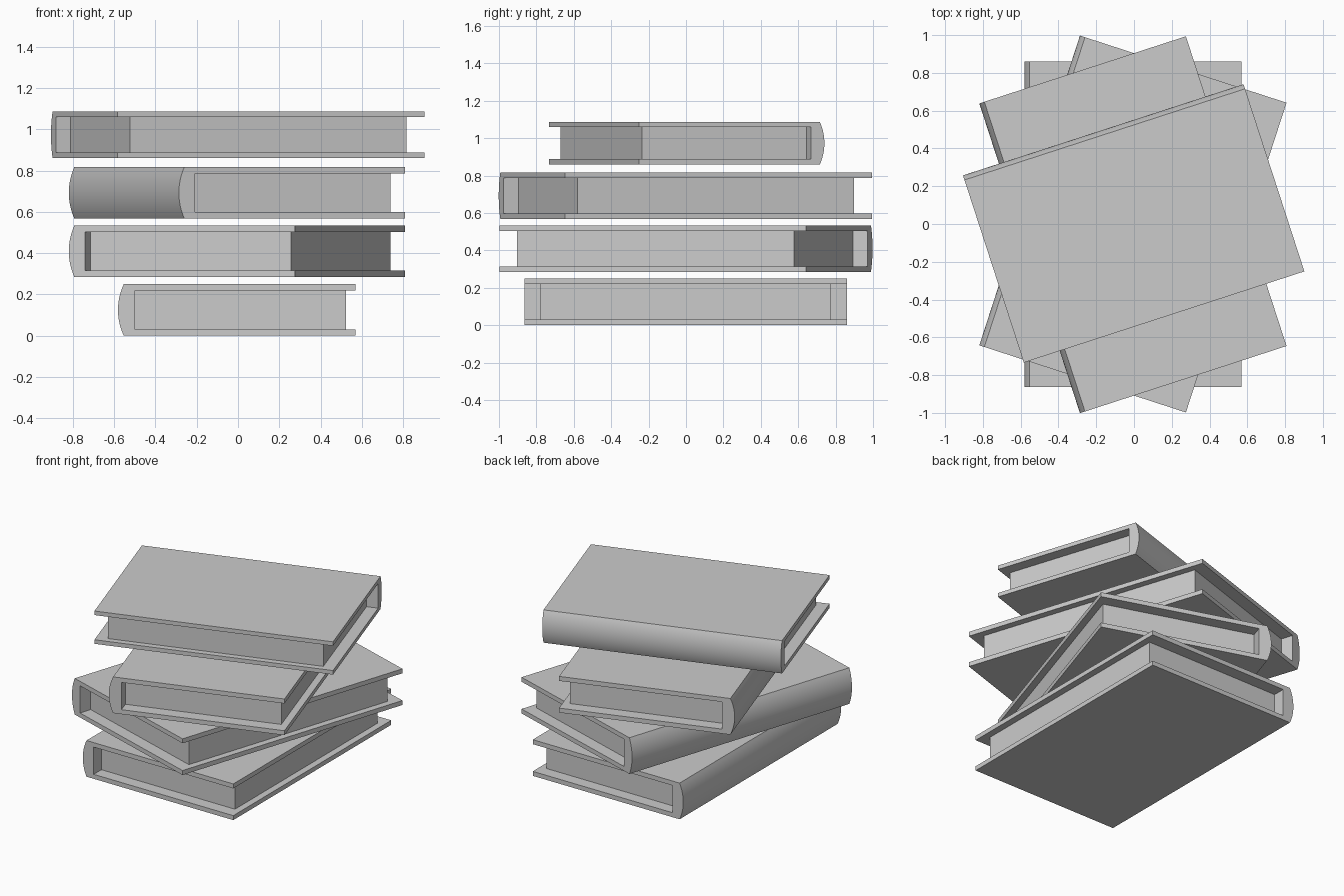
import bpy, math

if "Cube" in bpy.data.objects:
    bpy.data.objects.remove(bpy.data.objects["Cube"])

HALF_LEN, THICK, BOARD = 0.862, 0.25, 0.031
SPINE_MID, SPINE_EDGE, SPINE_IN = -0.581, -0.553, -0.498
FORE_EDGE, PAGE_EDGE, PAGE_HALF = 0.569, 0.523, 0.778


def extrude(name, profile, half):
    """Prism from an x-z profile, running from -half to +half along y."""
    n = len(profile)
    verts = [(x, y, z) for y in (-half, half) for x, z in profile]
    faces = [tuple(range(n)), tuple(range(2 * n - 1, n - 1, -1))]
    faces += [(i, i + n, (i + 1) % n + n, (i + 1) % n) for i in range(n)]
    mesh = bpy.data.meshes.new(name)
    mesh.from_pydata(verts, [], faces)
    mesh.update()
    obj = bpy.data.objects.new(name, mesh)
    bpy.context.collection.objects.link(obj)
    return obj


def cover_profile(steps=16):
    # C-shaped case: fore edge, inner walls, then the rounded spine
    pts = [(FORE_EDGE, 0), (FORE_EDGE, BOARD), (SPINE_IN, BOARD),
           (SPINE_IN, THICK - BOARD), (FORE_EDGE, THICK - BOARD), (FORE_EDGE, THICK)]
    bulge, h = SPINE_EDGE - SPINE_MID, THICK / 2
    r = (h * h + bulge * bulge) / (2 * bulge)
    a = math.asin(h / r)
    for i in range(steps + 1):
        t = a - 2 * a * i / steps
        pts.append((SPINE_MID + r - r * math.cos(t), h + r * math.sin(t)))
    return pts[::-1]


def book(name, z, angle, scale):
    cover = extrude(name + "_cover", cover_profile(), HALF_LEN)
    pages = extrude(name + "_pages",
                    [(SPINE_IN, BOARD), (SPINE_IN, THICK - BOARD),
                     (PAGE_EDGE, THICK - BOARD), (PAGE_EDGE, BOARD)][::-1], PAGE_HALF)
    for obj in (cover, pages):
        # consistent outward normals
        bpy.ops.object.select_all(action='DESELECT')
        obj.select_set(True)
        bpy.context.view_layer.objects.active = obj
        bpy.ops.object.mode_set(mode='EDIT')
        bpy.ops.mesh.select_all(action='SELECT')
        bpy.ops.mesh.normals_make_consistent(inside=False)
        bpy.ops.object.mode_set(mode='OBJECT')
        obj.location = (0, -0.002, z)
        obj.rotation_euler.z = math.radians(angle)
        obj.scale = (scale,) * 3
    # smooth only the rounded spine
    bpy.ops.object.select_all(action='DESELECT')
    cover.select_set(True)
    bpy.context.view_layer.objects.active = cover
    bpy.ops.object.shade_smooth_by_angle(angle=math.radians(30))


# stack from bottom to top: base height, turn, size
for name, z, angle, scale in (("bottom_book", 0.0, 0, 1),
                              ("second_book", 0.284, -18, 1),
                              ("third_book", 0.567, 18, 1),
                              ("top_book", 0.86, -72, 0.906)):
    book(name, z, angle, scale)
